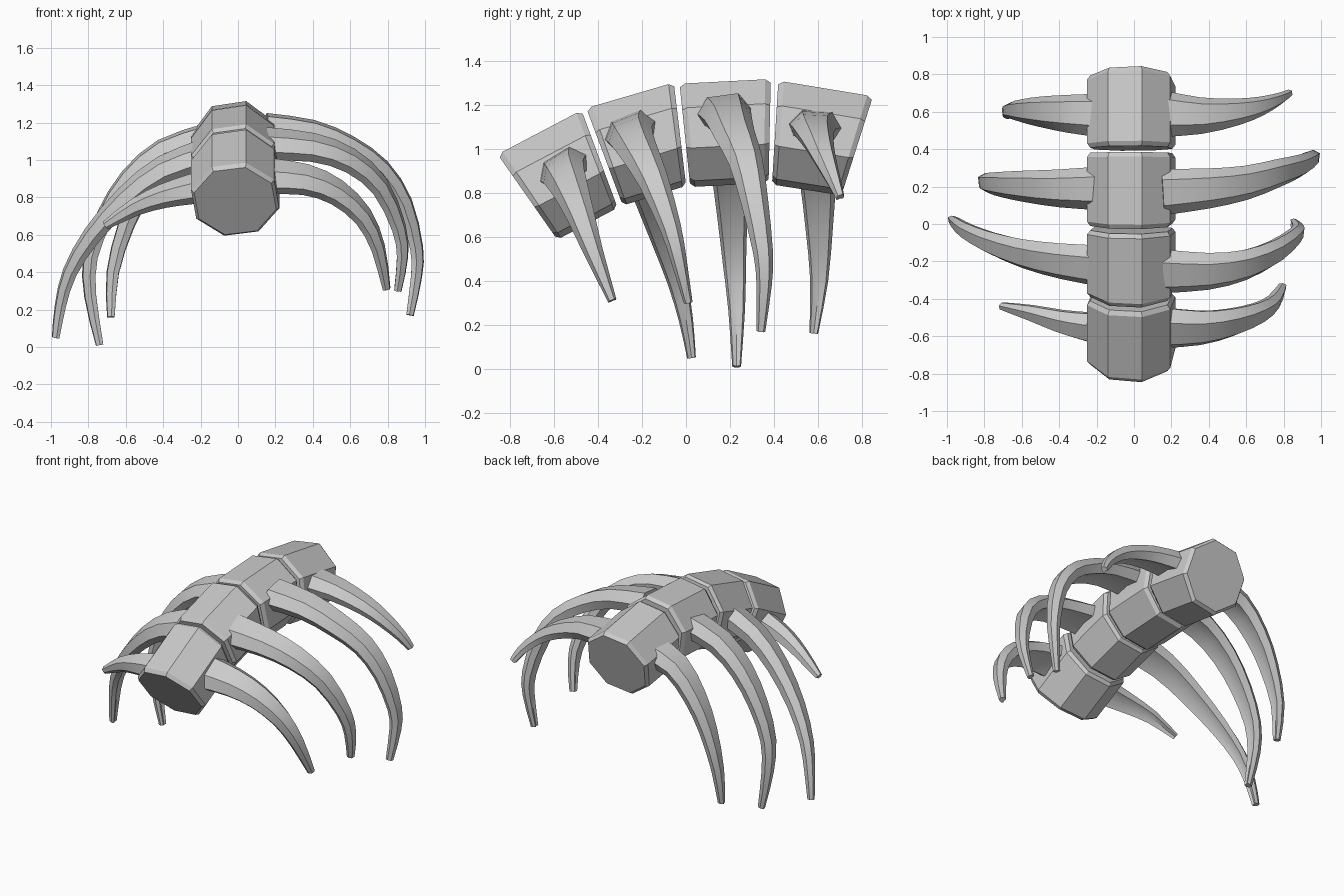
import bpy, bmesh, math
from mathutils import Vector as V

if "Cube" in bpy.data.objects:
    bpy.data.objects.remove(bpy.data.objects["Cube"])


def loft(name, rings, smooth=None):
    """Skin a list of equal-sized point rings and cap both ends."""
    bm = bmesh.new()
    vr = [[bm.verts.new(p) for p in r] for r in rings]
    n = len(vr[0])
    for a, b in zip(vr, vr[1:]):
        for i in range(n):
            j = (i + 1) % n
            bm.faces.new((a[i], a[j], b[j], b[i]))
    bm.faces.new(vr[0])
    bm.faces.new(vr[-1])
    bmesh.ops.recalc_face_normals(bm, faces=bm.faces)
    me = bpy.data.meshes.new(name)
    bm.to_mesh(me)
    bm.free()
    ob = bpy.data.objects.new(name, me)
    bpy.context.collection.objects.link(ob)
    if smooth:
        bpy.ops.object.select_all(action='DESELECT')
        bpy.context.view_layer.objects.active = ob
        ob.select_set(True)
        bpy.ops.object.shade_smooth_by_angle(angle=math.radians(smooth))
    return ob


# Vertebrae: wedge-shaped octagonal blocks, given by the top and bottom of each end (y, z)
def octagon(top, bottom, scale):
    t, b = V((0, *top)), V((0, *bottom))
    c, up = (t + b) / 2, (t - b).normalized()
    pts = []
    for k in range(8):
        a = math.radians(14 + 45 * k)
        pts.append(c + (V((1, 0, 0)) * math.sin(a) + up * math.cos(a)) * 0.243 * scale
                   + V((-0.015, 0, 0)))
    return pts


def mix(a, b, f):
    return tuple(p + (q - p) * f for p, q in zip(a, b))


blocks = [((-0.86, 0.98), (-0.58, 0.58), (-0.475, 1.175), (-0.31, 0.73)),
          ((-0.455, 1.19), (-0.285, 0.735), (-0.055, 1.295), (0.0, 0.835)),
          ((-0.03, 1.30), (0.02, 0.82), (0.385, 1.32), (0.375, 0.84)),
          ((0.42, 1.315), (0.39, 0.83), (0.85, 1.24), (0.705, 0.785))]
for i, (t0, b0, t1, b1) in enumerate(blocks):
    rings = [octagon(mix(t0, t1, f), mix(b0, b1, f), s)
             for f, s in ((0, 0.93), (0.06, 1), (0.94, 1), (1, 0.93))]
    loft(f"vertebra_{i + 1}", rings)


# Ribs: tapered curved claws with a crescent-like section
def spline(p, steps=2):
    q = [p[0] * 2 - p[1]] + p + [p[-1] * 2 - p[-2]]
    out = []
    for i in range(1, len(q) - 2):
        a, b, c, d = q[i - 1:i + 3]
        for k in range(steps):
            t = k / steps
            out.append(0.5 * (2 * b + (c - a) * t + (2 * a - 5 * b + 4 * c - d) * t * t
                              + (3 * b - a - 3 * c + d) * t ** 3))
    return out + [p[-1]]


SECTION = [(-0.5, -0.1), (-0.28, 0.42), (0.28, 0.5), (0.5, 0.0),
           (0.38, -0.5), (0.0, -0.36), (-0.38, -0.5)]


def rib(name, path, tilt, width=0.25, thick=0.135):
    pts = spline([V(p) for p in path])
    dist = [0]
    for a, b in zip(pts, pts[1:]):
        dist.append(dist[-1] + (b - a).length)
    side = 1 if pts[-1].x > 0 else -1
    axis = V((0, math.cos(math.radians(tilt)), math.sin(math.radians(tilt))))
    rings = []
    for i, p in enumerate(pts):
        tan = (pts[min(i + 1, len(pts) - 1)] - pts[max(i - 1, 0)]).normalized()
        w = (axis - tan * axis.dot(tan)).normalized()
        n = tan.cross(w) * side
        u = 1 - dist[i] / dist[-1]
        ww = 0.04 + (width - 0.04) * u
        tt = 0.04 + (thick - 0.04) * u ** 0.8
        rings.append([p + w * a * ww + n * b * tt for a, b in SECTION])
    loft(name, rings, 35)


tilts = [27, 17, 3, -8]
right = [
    [(.15, -.56, .92), (.36, -.56, .90), (.53, -.53, .83), (.67, -.48, .70),
     (.75, -.42, .53), (.795, -.335, .31)],
    [(.15, -.255, 1.09), (.4, -.255, 1.07), (.6, -.22, 1.0), (.76, -.15, .86),
     (.86, -.07, .64), (.88, -.03, .48), (.855, .01, .30)],
    [(.15, .17, 1.18), (.4, .19, 1.15), (.6, .22, 1.07), (.77, .27, .95),
     (.89, .31, .77), (.955, .35, .53), (.955, .355, .38), (.92, .34, .17)],
    [(.15, .59, 1.11), (.36, .58, 1.10), (.55, .60, 1.04), (.68, .63, .96),
     (.78, .67, .86), (.83, .70, .78)]]
left = [
    [(-.15, -.57, .87), (-.26, -.555, .845), (-.4, -.525, .81), (-.55, -.48, .75),
     (-.71, -.44, .65)],
    [(-.15, -.23, 1.04), (-.4, -.2, .95), (-.6, -.16, .80), (-.78, -.1, .60),
     (-.9, -.04, .40), (-.95, 0, .22), (-.975, .025, .05)],
    [(-.15, .19, 1.13), (-.4, .19, 1.05), (-.58, .20, .90), (-.71, .21, .70),
     (-.79, .22, .48), (-.79, .23, .27), (-.74, .23, .01)],
    [(-.15, .58, 1.09), (-.35, .59, 1.02), (-.5, .60, .85), (-.6, .605, .65),
     (-.67, .605, .40), (-.68, .58, .16)]]
for i in range(4):
    rib(f"right_rib_{i + 1}", right[i], tilts[i])
    rib(f"left_rib_{i + 1}", left[i], tilts[i], 0.2 if i == 0 else 0.24)
